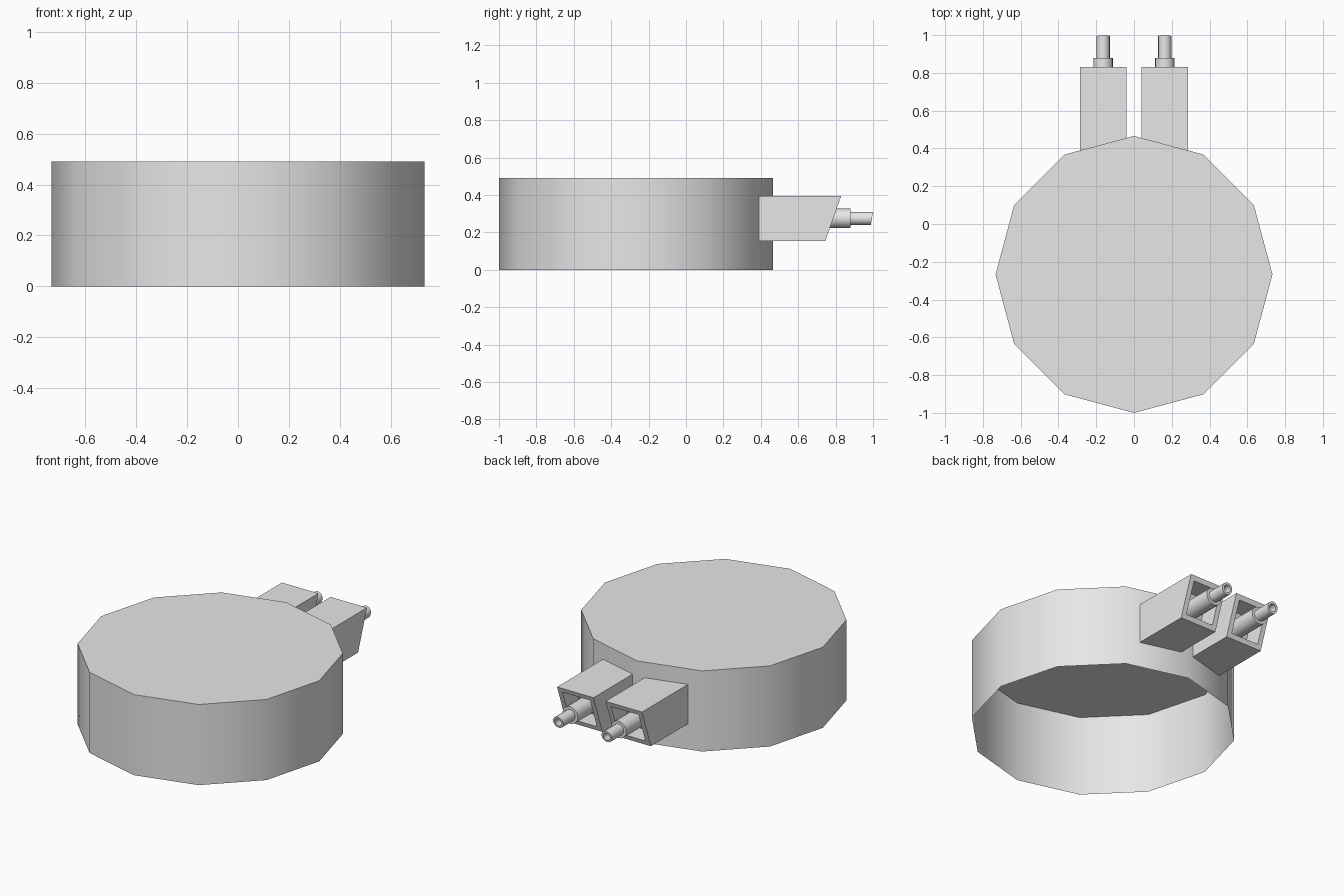
import bpy, bmesh, math
from mathutils import Vector

cube = bpy.data.objects.get("Cube")
if cube:
    bpy.data.objects.remove(cube, do_unlink=True)

grey = bpy.data.materials.new("light grey")
grey.use_nodes = True
grey.diffuse_color = (0.8, 0.8, 0.8, 1)
grey.node_tree.nodes["Principled BSDF"].inputs["Base Color"].default_value = (0.8, 0.8, 0.8, 1)


def finish(bm, name):
    """Turn a bmesh into a named, coloured object with sharp edges kept."""
    mesh = bpy.data.meshes.new(name)
    bm.to_mesh(mesh)
    bm.free()
    obj = bpy.data.objects.new(name, mesh)
    bpy.context.collection.objects.link(obj)
    mesh.materials.append(grey)
    bpy.ops.object.select_all(action='DESELECT')
    obj.select_set(True)
    bpy.context.view_layer.objects.active = obj
    bpy.ops.object.shade_smooth_by_angle(angle=math.radians(40))
    return obj


# Twelve-sided drum: a thin wall with a lid, open underneath
def drum():
    bm = bmesh.new()
    sides, radius, centre_y, height = 12, 0.733, -0.267, 0.49
    rim = []
    for i in range(sides):
        a = math.tau * i / sides
        rim.append(bm.verts.new((radius * math.cos(a), centre_y + radius * math.sin(a), height)))
    lid = bm.faces.new(rim)
    walls = bmesh.ops.extrude_edge_only(bm, edges=list(lid.edges))
    lower = [v for v in walls["geom"] if isinstance(v, bmesh.types.BMVert)]
    for v in lower:
        v.co.z = 0
    bmesh.ops.recalc_face_normals(bm, faces=bm.faces)
    finish(bm, "drum")


# Socket housing: box with a slanted back and a square recess
def housing(name, x):
    bm = bmesh.new()
    bmesh.ops.create_cube(bm, size=1)
    for v in bm.verts:
        top, back = v.co.z > 0, v.co.y > 0
        v.co.x = x + v.co.x * 0.245
        v.co.z = 0.395 if top else 0.155
        v.co.y = 0.39 if not back else (0.83 if top else 0.745)
    bm.normal_update()
    face = max(bm.faces, key=lambda f: f.normal.y)
    bmesh.ops.inset_region(bm, faces=[face], thickness=0.042)
    result = bmesh.ops.extrude_discrete_faces(bm, faces=[face])
    for v in result["faces"][0].verts:
        v.co += Vector((0, -0.12, 0))
    bmesh.ops.recalc_face_normals(bm, faces=bm.faces)
    finish(bm, name)


# Stepped nozzle: turned profile along y with a hollow, slightly slanted tip
def nozzle(name, x):
    bm = bmesh.new()
    sides, height = 16, 0.275
    profile = [(0.64, 0.052), (0.88, 0.052), (0.88, 0.035), (0.994, 0.035),
               (0.994, 0.022), (0.92, 0.022)]
    rings = []
    for y, r in profile:
        ring = []
        for i in range(sides):
            a = math.tau * i / sides
            dz = r * math.sin(a)
            slant = dz * 0.17 if y > 0.99 else 0
            ring.append(bm.verts.new((x + r * math.cos(a), y + slant, height + dz)))
        rings.append(ring)
    for low, high in zip(rings, rings[1:]):
        for i in range(sides):
            j = (i + 1) % sides
            bm.faces.new((low[i], low[j], high[j], high[i]))
    bm.faces.new(rings[0])
    bm.faces.new(rings[-1])
    bmesh.ops.recalc_face_normals(bm, faces=bm.faces)
    finish(bm, name)


drum()
for side, sign in (("left", 1), ("right", -1)):
    housing(side + "_housing", sign * 0.163)
    nozzle(side + "_nozzle", sign * 0.163)
